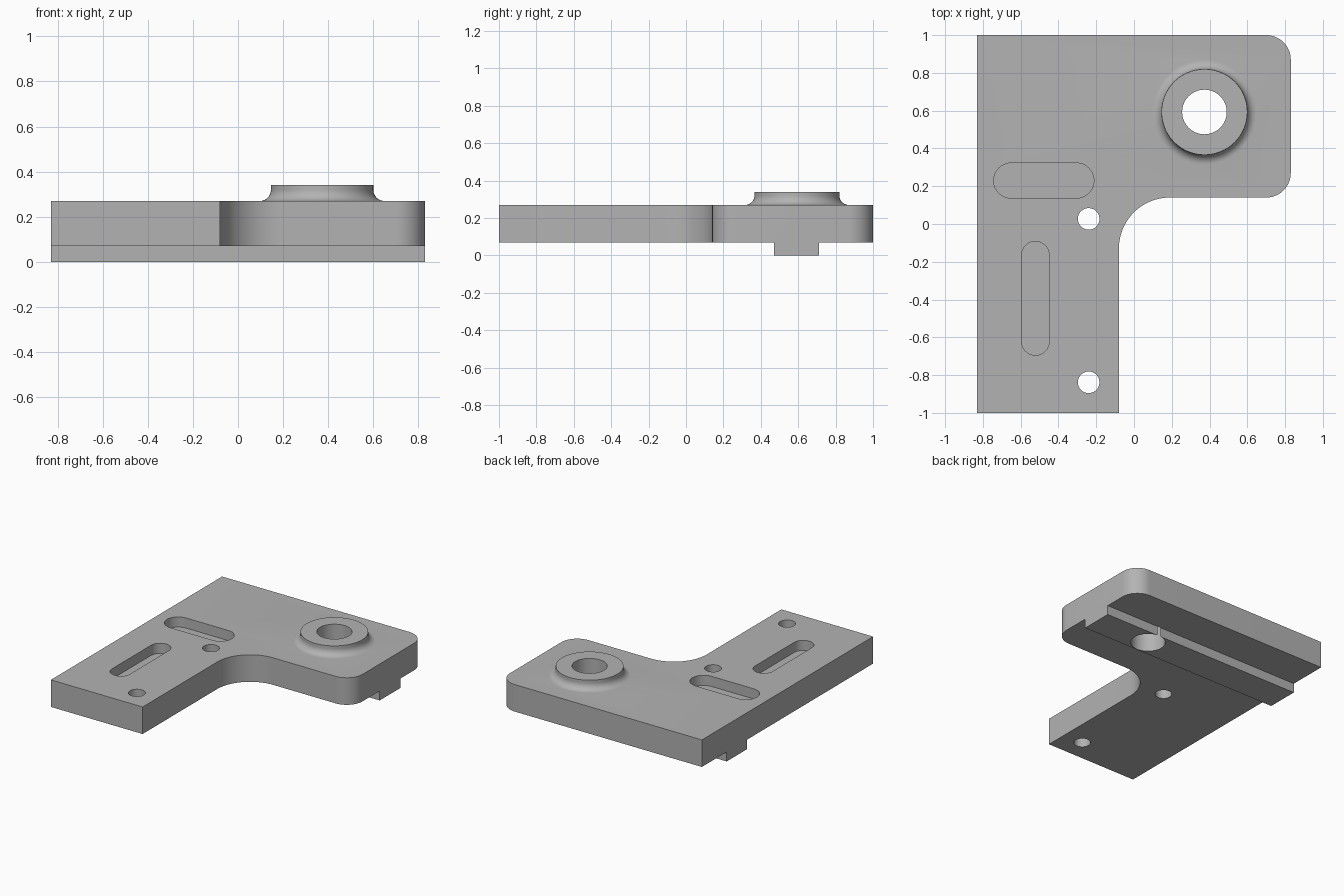
import bpy, bmesh
from math import sin, cos, pi, radians

cube = bpy.data.objects.get("Cube")
if cube:
    bpy.data.objects.remove(cube, do_unlink=True)

metal = bpy.data.materials.new("plain grey")
metal.use_nodes = True
GREY = (0.45, 0.45, 0.45, 1)
metal.diffuse_color = GREY
metal.node_tree.nodes["Principled BSDF"].inputs["Base Color"].default_value = GREY

BOTTOM, TOP = 0.07, 0.27
BORE = (0.373, 0.593)


def arc(cx, cy, r, start, end, steps=16):
    angles = [radians(start + (end - start) * i / steps) for i in range(steps + 1)]
    return [(cx + r * cos(a), cy + r * sin(a)) for a in angles]


def add_object(name, bm):
    bmesh.ops.recalc_face_normals(bm, faces=bm.faces)
    mesh = bpy.data.meshes.new(name)
    bm.to_mesh(mesh)
    bm.free()
    mesh.materials.append(metal)
    obj = bpy.data.objects.new(name, mesh)
    bpy.context.collection.objects.link(obj)
    return obj


def prism(name, outline, z0, z1):
    bm = bmesh.new()
    face = bm.faces.new([bm.verts.new((x, y, z0)) for x, y in outline])
    new = bmesh.ops.extrude_face_region(bm, geom=[face])["geom"]
    bmesh.ops.translate(bm, vec=(0, 0, z1 - z0),
                        verts=[v for v in new if isinstance(v, bmesh.types.BMVert)])
    return add_object(name, bm)


def lathe(name, profile, centre, steps=64):
    rings = [[(centre[0] + r * cos(2 * pi * i / steps),
               centre[1] + r * sin(2 * pi * i / steps), z) for i in range(steps)]
             for r, z in profile]
    bm = bmesh.new()
    rings = [[bm.verts.new(p) for p in ring] for ring in rings]
    for low, high in zip(rings, rings[1:]):
        for i in range(steps):
            j = (i + 1) % steps
            bm.faces.new((low[i], low[j], high[j], high[i]))
    bm.faces.new(rings[0])
    bm.faces.new(rings[-1])
    return add_object(name, bm)


def combine(target, tool, operation):
    mod = target.modifiers.new(operation.lower(), "BOOLEAN")
    mod.operation, mod.solver, mod.object = operation, "EXACT", tool
    bpy.context.view_layer.objects.active = target
    bpy.ops.object.modifier_apply(modifier=mod.name)
    bpy.data.objects.remove(tool, do_unlink=True)


# L-shaped plate with rounded right corners and a filleted inner corner
outline = [(-0.83, -1), (-0.08, -1)]
outline += arc(0.19, -0.13, 0.27, 180, 90, 24)
outline += arc(0.70, 0.27, 0.13, -90, 0)
outline += arc(0.70, 0.87, 0.13, 0, 90)
outline += [(-0.83, 1)]
bracket = prism("bracket_plate", outline, BOTTOM, TOP)

# Key rail across the underside
rail = [(-0.83, 0.47), (0.83, 0.47), (0.83, 0.71), (-0.83, 0.71)]
combine(bracket, prism("key_rail", rail, 0, BOTTOM), "UNION")

# Raised boss with a concave fillet at its foot
fillet = arc(0.277, TOP + 0.05, 0.05, 270, 180, 10)
profile = [(0.277, TOP - 0.05)] + fillet + [(0.227, 0.34)]
combine(bracket, lathe("boss", profile, BORE), "UNION")

# Bore through the boss and two fixing holes
for x, y, r in [(*BORE, 0.118), (-0.24, 0.027, 0.057), (-0.24, -0.838, 0.057)]:
    combine(bracket, lathe("hole_cutter", [(r, -0.2), (r, 0.6)], (x, y)), "DIFFERENCE")

# Two blind slots with round ends
SLOT_FLOOR = TOP - 0.075
across = arc(-0.305, 0.23, 0.093, -90, 90) + arc(-0.65, 0.23, 0.093, 90, 270)
along = arc(-0.522, -0.165, 0.073, 0, 180) + arc(-0.522, -0.622, 0.073, 180, 360)
for slot in (across, along):
    combine(bracket, prism("slot_cutter", slot, SLOT_FLOOR, 0.5), "DIFFERENCE")

bpy.ops.object.select_all(action="DESELECT")
bracket.select_set(True)
bpy.context.view_layer.objects.active = bracket
bpy.ops.object.shade_smooth_by_angle(angle=radians(30))
